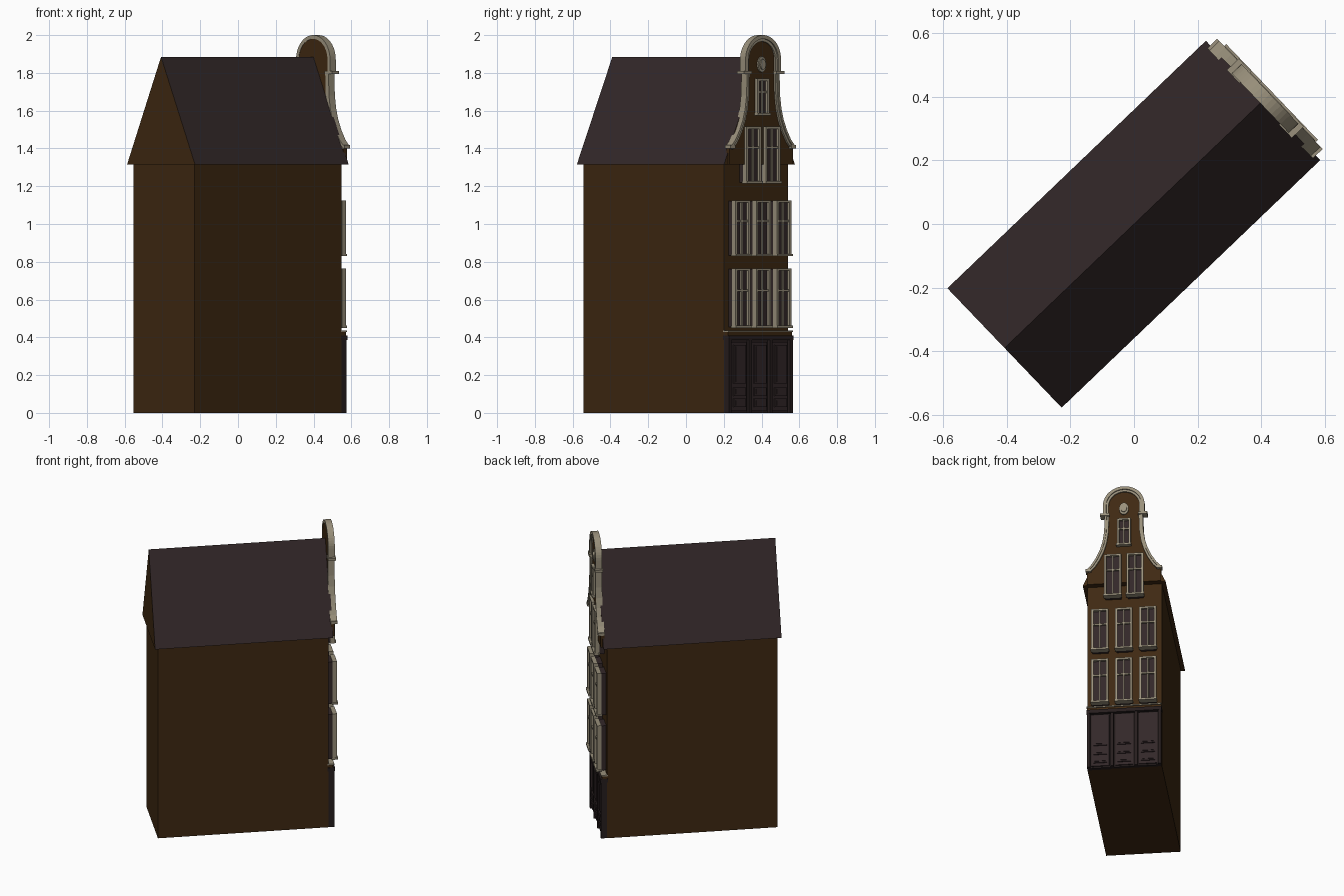
import bpy, bmesh, math

if "Cube" in bpy.data.objects:
    bpy.data.objects.remove(bpy.data.objects["Cube"])

TURN = math.radians(-46.25)   # house stands diagonally; local +y is the facade side


def material(name, rgb):
    m = bpy.data.materials.new(name)
    m.diffuse_color = (*rgb, 1)
    m.use_nodes = True
    m.node_tree.nodes["Principled BSDF"].inputs["Base Color"].default_value = m.diffuse_color
    return m


BRICK = material("brown brick", (0.05, 0.022, 0.006))
SLATE = material("dark slate", (0.033, 0.021, 0.022))
CREAM = material("weathered cream", (0.32, 0.28, 0.2))
FRAME = material("dark door frame", (0.02, 0.013, 0.013))


def finish(name, bm, *mats):
    bmesh.ops.recalc_face_normals(bm, faces=bm.faces)
    me = bpy.data.meshes.new(name)
    bm.to_mesh(me)
    bm.free()
    for m in mats:
        me.materials.append(m)
    ob = bpy.data.objects.new(name, me)
    ob.rotation_euler.z = TURN
    bpy.context.collection.objects.link(ob)
    return ob


def add_box(bm, x0, x1, y0, y1, z0, z1, mi=0):
    vs = bmesh.ops.create_cube(bm, size=1)["verts"]
    for v in vs:
        v.co = ((x0 + x1) / 2 + v.co.x * (x1 - x0),
                (y0 + y1) / 2 + v.co.y * (y1 - y0),
                (z0 + z1) / 2 + v.co.z * (z1 - z0))
        for f in v.link_faces:
            f.material_index = mi


def add_prism(bm, outline, y0, y1):
    # extrude an x-z outline from y0 to y1
    face = bm.faces.new([bm.verts.new((x, y0, z)) for x, z in outline])
    geo = bmesh.ops.extrude_face_region(bm, geom=[face])["geom"]
    for v in geo:
        if isinstance(v, bmesh.types.BMVert):
            v.co.y = y1


def add_band(bm, path, inner, outer, y0, y1):
    # sweep a rectangular section along an x-z path; outer side is left of travel
    rings = []
    for i, (x, z) in enumerate(path):
        ax, az = path[max(i - 1, 0)]
        bx, bz = path[min(i + 1, len(path) - 1)]
        d = math.hypot(bx - ax, bz - az)
        nx, nz = (bz - az) / d, -(bx - ax) / d
        rings.append([bm.verts.new((x + nx * o, y, z + nz * o))
                      for o, y in ((inner, y0), (outer, y0), (outer, y1), (inner, y1))])
    for a, b in zip(rings, rings[1:]):
        for k in range(4):
            bm.faces.new((a[k], a[(k + 1) % 4], b[(k + 1) % 4], b[k]))
    bm.faces.new(rings[0])
    bm.faces.new(rings[-1])


# main body
bm = bmesh.new()
add_box(bm, -0.234, 0.234, -0.542, 0.535, 0, 1.33)
finish("walls", bm, BRICK)

# roof prism with slate slopes and brick ends
bm = bmesh.new()
add_prism(bm, [(-0.26, 1.315), (0.26, 1.315), (0, 1.885)], -0.564, 0.562)
bm.normal_update()
roof = finish("roof", bm, BRICK, SLATE)
for p in roof.data.polygons:
    p.material_index = 1 if p.normal.z > 0.1 else 0

# bell-shaped gable
NECK = [(0.232, 1.41), (0.2, 1.445), (0.17, 1.495), (0.146, 1.55),
        (0.129, 1.61), (0.119, 1.68), (0.115, 1.8)]
ARCH_Z, ARCH_R = 1.87, 0.13
arch = [(ARCH_R * math.cos(math.pi * i / 24), ARCH_Z + ARCH_R * math.sin(math.pi * i / 24))
        for i in range(25)]
arch = [(ARCH_R, 1.805)] + arch + [(-ARCH_R, 1.805)]
inside = [(x * 0.9, ARCH_Z + (z - ARCH_Z) * 0.9 if z > ARCH_Z else z) for x, z in arch]
outline = [(0.232, 1.315)] + NECK + inside + [(-x, z) for x, z in NECK[::-1]] + [(-0.232, 1.315)]
bm = bmesh.new()
add_prism(bm, outline, 0.552, 0.575)
finish("gable", bm, BRICK)

# cream edging of the gable, in stepped layers
bm = bmesh.new()
add_band(bm, arch, -0.02, 0, 0.55, 0.592)
add_band(bm, arch, -0.034, -0.018, 0.553, 0.584)
for s in (1, -1):
    path = [(s * x, z) for x, z in NECK]
    add_band(bm, path, -0.022 * s, 0.002 * s, 0.55, 0.586)
    add_band(bm, path, -0.009 * s, 0.004 * s, 0.549, 0.592)
    a, b = sorted((s * 0.09, s * 0.148))
    add_box(bm, a, b, 0.546, 0.598, 1.793, 1.81)
    a, b = sorted((s * 0.205, s * 0.24))
    add_box(bm, a, b, 0.55, 0.592, 1.4, 1.418)
finish("gable_trim", bm, CREAM)

# oval medallion
bm = bmesh.new()
ring = [(0.03 * math.cos(math.tau * i / 20), 1.845 + 0.042 * math.sin(math.tau * i / 20))
        for i in range(20)]
add_prism(bm, ring, 0.57, 0.584)
add_prism(bm, [(x * 0.65, 1.845 + (z - 1.845) * 0.65) for x, z in ring], 0.58, 0.592)
finish("medallion", bm, CREAM)


def window(name, cx, w, z0, z1, base):
    bm = bmesh.new()
    h, t = w / 2, 0.014
    front = 0.594
    add_box(bm, cx - h + 0.004, cx + h - 0.004, base, 0.578, z0 + 0.004, z1 - 0.004, 1)   # glass
    for s in (-1, 1):                                                            # jambs
        x = cx + s * (h - t / 2)
        add_box(bm, x - t / 2, x + t / 2, 0.566, front, z0, z1)
    add_box(bm, cx - h, cx + h, 0.566, front, z1 - 0.012, z1)
    add_box(bm, cx - h - 0.004, cx + h + 0.004, 0.562, 0.601, z0, z0 + 0.012)    # sill
    add_box(bm, cx - 0.005, cx + 0.005, 0.57, 0.588, z0, z1)                     # mullion
    zt = z0 + (z1 - z0) * 0.63
    add_box(bm, cx - h, cx + h, 0.57, 0.59, zt - 0.005, zt + 0.005)              # transom
    finish(name, bm, CREAM, SLATE)


# windows by storey
for name, z0, z1 in (("lower", 0.45, 0.765), ("upper", 0.83, 1.125)):
    for i in (-1, 0, 1):
        window(f"{name}_window_{i + 2}", i * 0.151, 0.107, z0, z1, 0.53)
for i, x in enumerate((-0.07, 0.07)):
    window(f"attic_window_{i + 1}", x, 0.107, 1.215, 1.515, 0.53)
window("top_window", 0, 0.086, 1.575, 1.77, 0.56)

# ground floor shopfront: backing, posts, lintel
bm = bmesh.new()
add_box(bm, -0.232, 0.232, 0.53, 0.555, 0, 0.4)
for x in (-0.224, -0.0755, 0.0755, 0.224):
    add_box(bm, x - 0.01, x + 0.01, 0.55, 0.573, 0, 0.39)
add_box(bm, -0.236, 0.236, 0.53, 0.577, 0.385, 0.41)
finish("shopfront", bm, FRAME)

# doors with raised panels
for i in (-1, 0, 1):
    bm = bmesh.new()
    cx = i * 0.15
    add_box(bm, cx - 0.056, cx + 0.056, 0.55, 0.563, 0.01, 0.375)
    for z0, z1 in ((0.03, 0.075), (0.09, 0.135), (0.155, 0.36)):
        add_box(bm, cx - 0.043, cx + 0.043, 0.56, 0.57, z0, z1)
        add_box(bm, cx - 0.034, cx + 0.034, 0.565, 0.574, z0 + 0.009, z1 - 0.009)
    finish(f"door_{i + 2}", bm, SLATE)

# cornice over the shopfront
bm = bmesh.new()
add_box(bm, -0.234, 0.234, 0.53, 0.566, 0.41, 0.428, 0)
add_box(bm, -0.236, 0.236, 0.53, 0.573, 0.428, 0.436, 1)
finish("cornice", bm, BRICK, CREAM)
